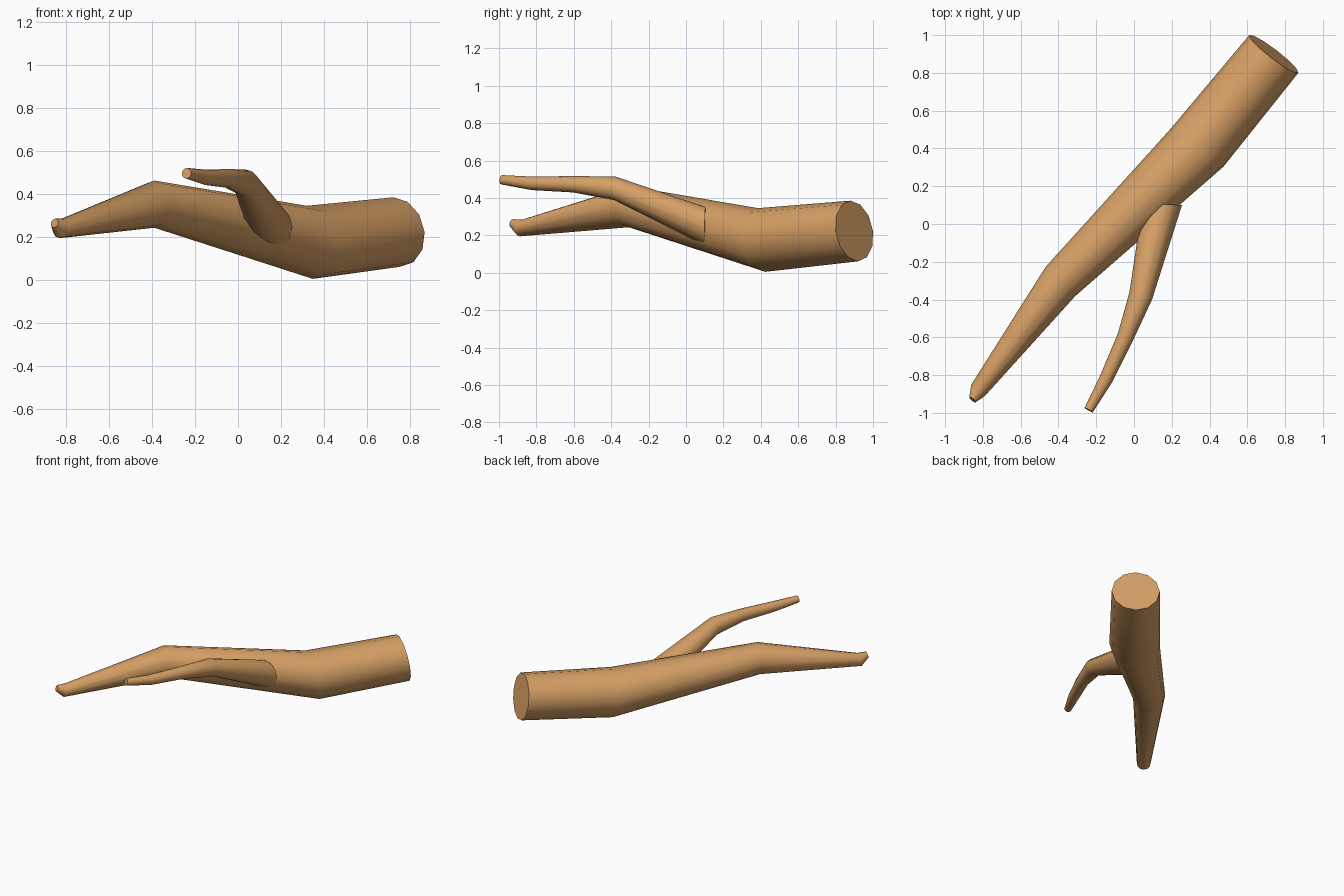
import bpy, bmesh, math
from mathutils import Vector

if "Cube" in bpy.data.objects:
    bpy.data.objects.remove(bpy.data.objects["Cube"])

SIDES = 12
wood = bpy.data.materials.new("wood")
wood.diffuse_color = (0.67, 0.35, 0.13, 1)
wood.use_nodes = True
wood.node_tree.nodes["Principled BSDF"].inputs["Base Color"].default_value = wood.diffuse_color


def limb(name, rings):
    """Tapered tube through rings of (centre, radius, optional axis)."""
    pts = [Vector(r[0]) for r in rings]
    bm = bmesh.new()
    loops = []
    for i, ring in enumerate(rings):
        if len(ring) > 2:
            axis = Vector(ring[2]).normalized()
        else:
            a = (pts[i] - pts[i - 1]).normalized() if i else Vector()
            b = (pts[i + 1] - pts[i]).normalized() if i < len(pts) - 1 else Vector()
            axis = (a + b).normalized()
        side = axis.cross(Vector((0, 0, 1))).normalized()
        up = side.cross(axis)
        loops.append([bm.verts.new(pts[i] + ring[1] * (
            side * math.cos(2 * math.pi * k / SIDES) + up * math.sin(2 * math.pi * k / SIDES)))
            for k in range(SIDES)])
    for a, b in zip(loops, loops[1:]):
        for k in range(SIDES):
            j = (k + 1) % SIDES
            bm.faces.new((a[k], a[j], b[j], b[k]))
    bm.faces.new(loops[0])
    bm.faces.new(loops[-1])
    bmesh.ops.recalc_face_normals(bm, faces=bm.faces)
    mesh = bpy.data.meshes.new(name)
    bm.to_mesh(mesh)
    bm.free()
    mesh.materials.append(wood)
    ob = bpy.data.objects.new(name, mesh)
    bpy.context.collection.objects.link(ob)
    bpy.ops.object.select_all(action='DESELECT')
    ob.select_set(True)
    bpy.context.view_layer.objects.active = ob
    bpy.ops.object.shade_smooth_by_angle(angle=math.radians(35))


# Thick main branch, from the cut end to the blunt tip
limb("main_branch", [
    ((0.74, 0.90, 0.223), 0.164, (-0.60, -0.78, -0.15)),
    ((0.335, 0.405, 0.175), 0.172, (-0.58, -0.80, -0.14)),
    ((-0.39, -0.305, 0.353), 0.110, (-0.70, -0.71, 0.0)),
    ((-0.825, -0.88, 0.240), 0.047, (-0.62, -0.75, 0.25)),
    ((-0.855, -0.93, 0.265), 0.022, (-0.62, -0.75, 0.3)),
])

# Thin side branch growing out of the front of the main one
limb("side_twig", [
    ((0.15, 0.105, 0.247), 0.104, (-0.05, -1, 0.0)),
    ((0.036, -0.38, 0.451), 0.063, (-0.30, -0.95, 0.05)),
    ((-0.046, -0.60, 0.473), 0.044),
    ((-0.15, -0.825, 0.478), 0.036),
    ((-0.24, -0.985, 0.497), 0.025),
])
